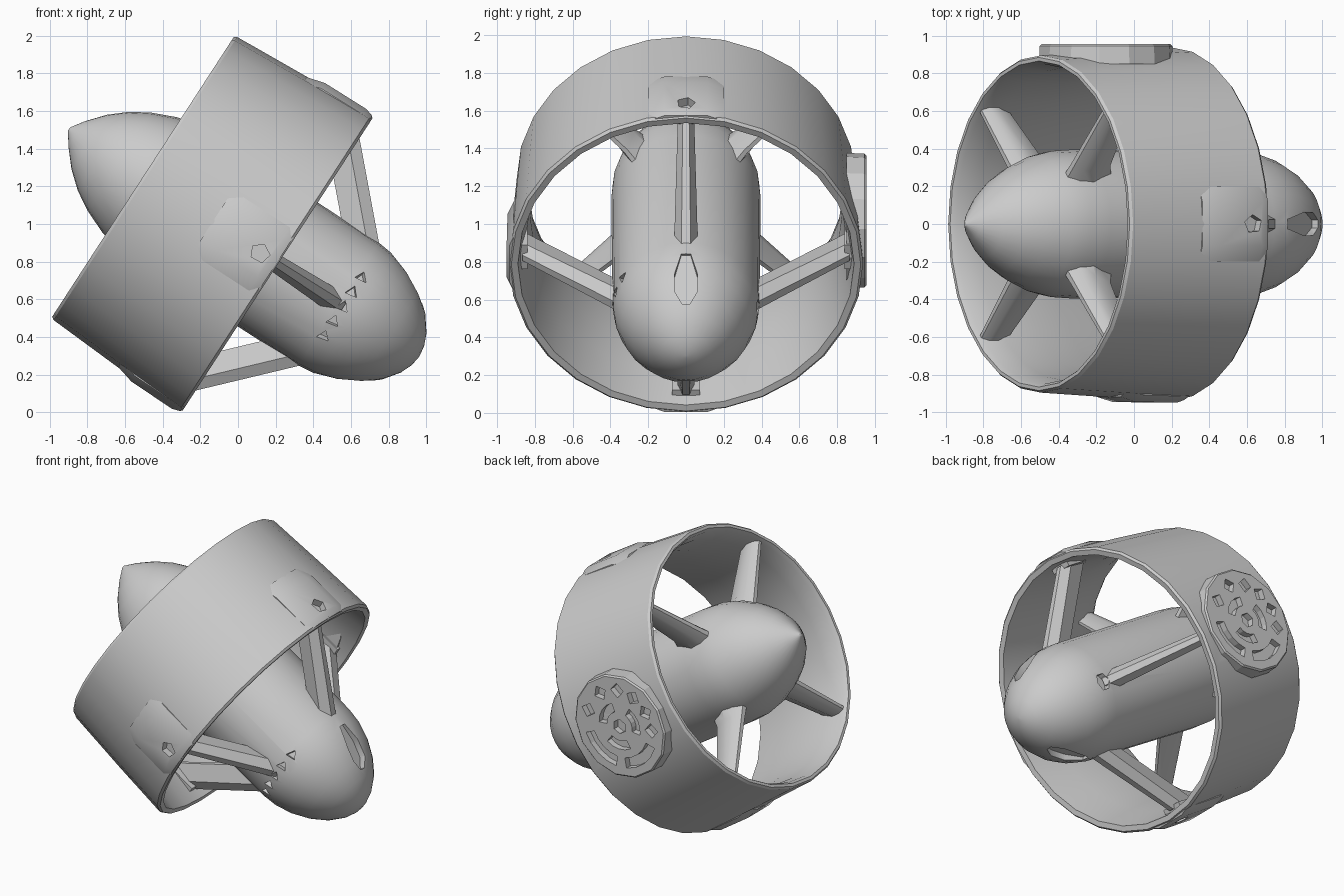
import bpy, bmesh
from math import sin, cos, pi, radians
from mathutils import Matrix, Vector

if "Cube" in bpy.data.objects:
    bpy.data.objects.remove(bpy.data.objects["Cube"])

# Working frame: X along the fan axis, tilted 33 degrees nose-up at the end
TILT = Matrix.Translation((-0.505, 0, 1.25)) @ Matrix.Rotation(radians(33), 4, 'Y')


def rot_x(deg):
    return Matrix.Rotation(radians(deg), 4, 'X')


def radial(deg, u):
    """Local Z points outwards from the axis (0 = up, 90 = -y, -90 = +y)."""
    return rot_x(deg) @ Matrix.Translation((u, 0, 0))


def loft(bm, rings, closed=False):
    vs = [[bm.verts.new(p) for p in r] for r in rings]
    n = len(vs[0])
    pairs = list(zip(vs, vs[1:] + vs[:1])) if closed else list(zip(vs, vs[1:]))
    for a, b in pairs:
        for i in range(n):
            j = (i + 1) % n
            bm.faces.new((a[i], a[j], b[j], b[i]))
    if not closed:
        bm.faces.new(vs[0][::-1])
        bm.faces.new(vs[-1])


def prism(bm, pts, z0, z1, mat):
    loft(bm, [[mat @ Vector((x, y, z)) for x, y in pts] for z in (z0, z1)])


def ngon(n, rx, ry=None, cx=0, cy=0, a0=0):
    ry = ry or rx
    return [(cx + rx * cos(a0 + 2 * pi * i / n), cy + ry * sin(a0 + 2 * pi * i / n))
            for i in range(n)]


def finish(name, bm):
    bmesh.ops.recalc_face_normals(bm, faces=bm.faces[:])
    me = bpy.data.meshes.new(name)
    bm.to_mesh(me)
    bm.free()
    ob = bpy.data.objects.new(name, me)
    bpy.context.collection.objects.link(ob)
    ob.matrix_world = TILT
    return ob


def lathe(name, profile, closed, n=28):
    bm = bmesh.new()
    loft(bm, [[(u, r * sin(2 * pi * i / n), r * cos(2 * pi * i / n)) for i in range(n)]
              for u, r in profile], closed)
    return finish(name, bm)


def cut(bm, *targets):
    """Subtract a cutter mesh from the targets, then discard it."""
    cutter = finish("cutter", bm)
    cutter.hide_render = True
    for ob in targets:
        mod = ob.modifiers.new("cut", 'BOOLEAN')
        mod.operation, mod.solver, mod.object = 'DIFFERENCE', 'EXACT', cutter
        bpy.context.view_layer.update()
        dg = bpy.context.evaluated_depsgraph_get()
        me = bpy.data.meshes.new_from_object(ob.evaluated_get(dg))
        ob.modifiers.clear()
        ob.data = me
    bpy.data.objects.remove(cutter)


def smooth(ob, angle=32):
    ob.data.shade_smooth()
    ob.data.set_sharp_from_angle(angle=radians(angle))


# Duct ring with a narrowed throat
duct = lathe("duct_ring", [(0, .885), (.015, .896), (.43, .92), (.838, .938), (.853, .925),
                           (.848, .89), (.6, .848), (.38, .825), (.15, .83), (.03, .85),
                           (0, .866)], True)

# Nacelle body: pointed nose, straight barrel, rounded tail
nacelle = lathe("nacelle", [(-.468, .01), (-.42, .08), (-.34, .173), (-.25, .25), (-.15, .31),
                            (-.02, .365), (.08, .388), (.2, .395), (.6, .393), (1.24, .39),
                            (1.34, .378), (1.45, .344), (1.56, .285), (1.65, .212),
                            (1.715, .125), (1.742, .06), (1.75, .008)], False)

# Nacelle recesses: side notches, tail slots, side port
bm = bmesh.new()
for a in (-29, -14, 0, 14, 29):
    prism(bm, [(-.03, -.025), (.035, -.012), (-.005, .035)], .345, .45, radial(90 - a, 1.265))
for a in (0, 180):
    m = rot_x(a) @ Matrix.Translation((1.49, 0, .335)) @ Matrix.Rotation(radians(29), 4, 'Y')
    prism(bm, [(-.16, -.025), (-.16, .025), (-.03, .06), (.08, .06), (.15, .02),
               (.15, -.02), (.08, -.06), (-.03, -.06)], -.06, .12, m)
prism(bm, ngon(6, .05, .06), .34, .45, radial(-90, 1.29))
cut(bm, nacelle)

# Rear swept struts joining barrel and duct
SECTION = [(-.5, .15), (.15, .5), (.5, .2), (.5, -.2), (.15, -.5), (-.5, -.15)]
bm = bmesh.new()
for k in range(4):
    loft(bm, [[rot_x(90 * k) @ Vector((c + x * .24, y * t, r)) for x, y in SECTION]
              for c, t, r in ((1.15, .125, .36), (.67, .085, .865))])
struts = finish("rear_struts", bm)

# Front blades: straight, thick and tapered, on the diagonals
FOIL = [(-.5, .12), (-.3, .4), (.0, .5), (.5, .1), (.5, -.1), (.0, -.5), (-.3, -.4), (-.5, -.12)]
bm = bmesh.new()
for k in range(4):
    loft(bm, [[rot_x(45 + 90 * k) @ Vector((c + x * chord, y * thick, r)) for x, y in FOIL]
              for c, chord, thick, r in ((.155, .3, .15, .33), (.125, .23, .12, .45),
                                         (.105, .17, .085, .845))])
blades = finish("front_blades", bm)

# Low mounting pads blended into the duct, with small socket recesses
bm, cb = bmesh.new(), bmesh.new()
for a in (0, 90, 180):
    m = radial(a, 0)
    loft(bm, [[m @ Vector((u, y, z - d)) for u, z in ((.44, .89), (.44, .918), (.54, .945),
                                                      (.8, .949), (.845, .935), (.845, .91))]
              for y, d in ((-.2, .035), (-.115, 0), (.115, 0), (.2, .035))])
    prism(cb, ngon(5, .055, .05, a0=.4), .9, 1.0, radial(a, .742))
pads = finish("mounting_pads", bm)
cut(cb, pads, duct)

# Strut feet inside the duct
bm = bmesh.new()
for k in range(4):
    prism(bm, [(.55, -.075), (.78, -.075), (.78, .075), (.55, .075)], .84, .875,
          radial(90 * k, 0))
feet = finish("strut_feet", bm)

# Round side hatch on the +y side
hub = radial(-90, .425)
bm = bmesh.new()
loft(bm, [[hub @ Vector((x, y, z)) for x, y in ngon(14, r)]
          for r, z in ((.36, .85), (.355, .945), (.345, .955))])
hatch = finish("side_hatch", bm)


def arc(r0, r1, a0, a1, n=4):
    ang = [radians(a0 + (a1 - a0) * i / n) for i in range(n + 1)]
    return [(r1 * cos(a), r1 * sin(a)) for a in ang] + \
           [(r0 * cos(a), r0 * sin(a)) for a in reversed(ang)]


# Hatch recesses: centre hexagon, curved slots and small diamonds
bm = bmesh.new()
shapes = [ngon(6, .05)]
shapes += [arc(.1, .16, a, a + 70) for a in (20, 140, 260)]
shapes += [arc(.215, .285, a, a + 62) for a in (-10, 68)]
for a in (155, 184, 213, 242, 275, 315):
    t = radians(a)
    shapes.append(ngon(4, .05, .05, .25 * cos(t), .25 * sin(t), t))
for s in shapes:
    prism(bm, s, .912, 1.0, hub)
cut(bm, hatch, duct)

for ob in (duct, nacelle, blades, pads):
    smooth(ob)
